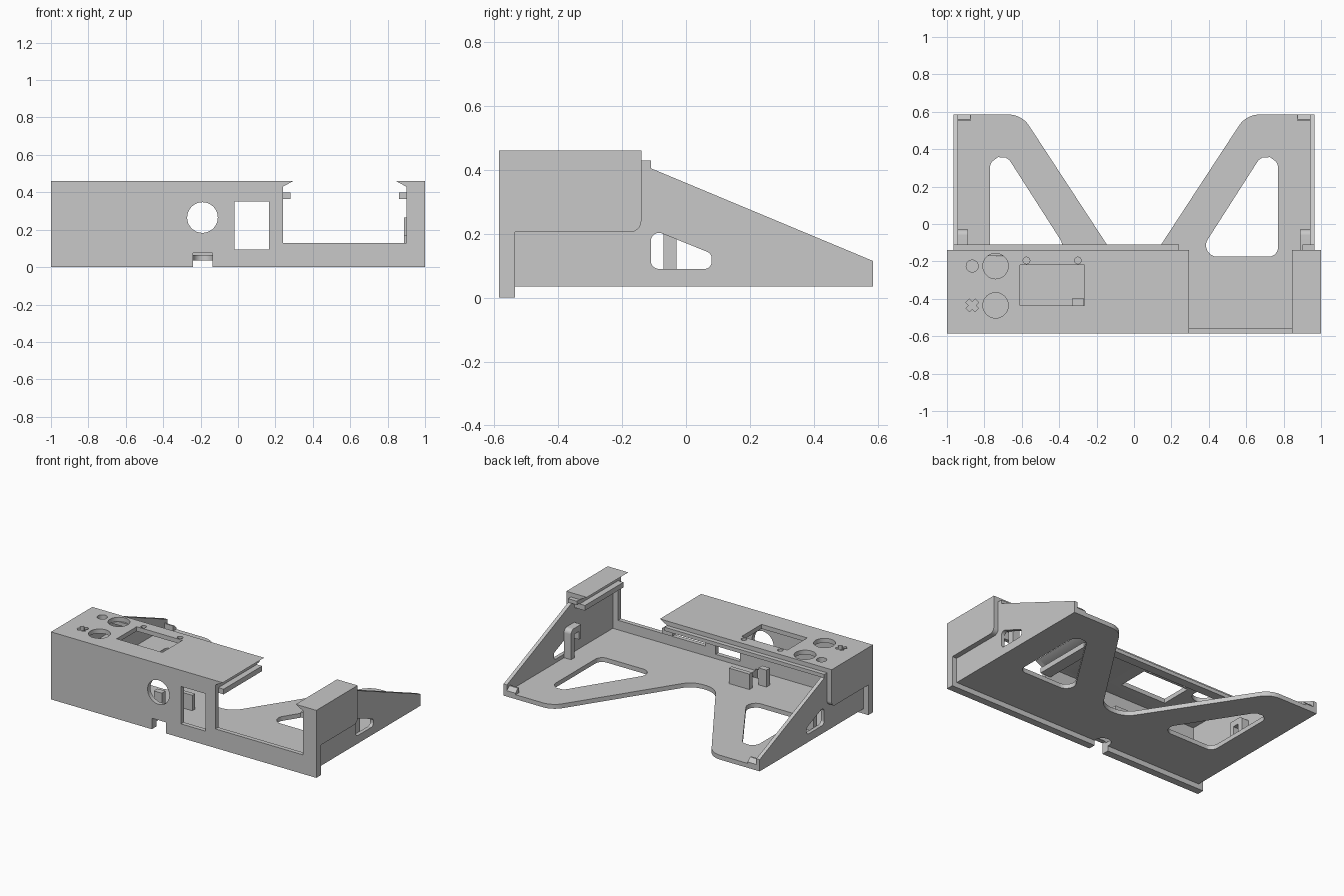
import bpy, bmesh, math
from mathutils import Vector

cube = bpy.data.objects.get("Cube")
if cube:
    bpy.data.objects.remove(cube)

grey = bpy.data.materials.new("plain grey")
grey.use_nodes = True
colour = (0.58, 0.58, 0.58, 1)
grey.diffuse_color = colour
grey.node_tree.nodes["Principled BSDF"].inputs["Base Color"].default_value = colour


def rounded(points, steps=8):
    """Outline from (u, v) or (u, v, radius) corners."""
    out = []
    for i, c in enumerate(points):
        p = Vector(c[:2])
        if len(c) < 3:
            out.append(p)
            continue
        a = (Vector(points[i - 1][:2]) - p).normalized()
        b = (Vector(points[(i + 1) % len(points)][:2]) - p).normalized()
        half = math.acos(a.dot(b)) / 2
        t = c[2] / math.tan(half)
        centre = p + (a + b).normalized() * c[2] / math.sin(half)
        start, end = p + a * t - centre, p + b * t - centre
        out += [centre + start.lerp(end, k / steps).normalized() * c[2]
                for k in range(steps + 1)]
    return out


def circle(u, v, r, n=32):
    return [(u + r * math.cos(math.tau * k / n), v + r * math.sin(math.tau * k / n))
            for k in range(n)]


def rect(u0, u1, v0, v1):
    return [(u0, v0), (u1, v0), (u1, v1), (u0, v1)]


def place(axis, u, v, w):
    return {"x": (w, u, v), "y": (u, w, v), "z": (u, v, w)}[axis]


def plate(name, axis, w0, w1, outline, holes=()):
    """Extrude an outline with holes along an axis from w0 to w1."""
    bm = bmesh.new()
    for loop in [outline, *holes]:
        vs = [bm.verts.new(place(axis, p[0], p[1], w0)) for p in rounded(loop)]
        for i, v in enumerate(vs):
            bm.edges.new((vs[i - 1], v))
    bmesh.ops.triangle_fill(bm, use_beauty=True, edges=bm.edges[:])
    grown = bmesh.ops.extrude_face_region(bm, geom=bm.faces[:], use_keep_orig=True)
    moved = [g for g in grown["geom"] if isinstance(g, bmesh.types.BMVert)]
    bmesh.ops.translate(bm, verts=moved, vec=place(axis, 0, 0, w1 - w0))
    bmesh.ops.recalc_face_normals(bm, faces=bm.faces[:])
    mesh = bpy.data.meshes.new(name)
    bm.to_mesh(mesh)
    bm.free()
    mesh.materials.append(grey)
    ob = bpy.data.objects.new(name, mesh)
    bpy.context.collection.objects.link(ob)
    return ob


def box(name, x0, x1, y0, y1, z0, z1):
    return plate(name, "z", z0, z1, rect(x0, x1, y0, y1))


FRONT, INNER, REAR, TOP, UNDER = -0.585, -0.555, -0.14, 0.46, 0.43

# Front panel with round, square and open display windows and a cable notch
plate("front_panel", "y", FRONT, INNER,
      [(-1, 0), (-0.24, 0), (-0.24, 0.075), (-0.135, 0.075), (-0.135, 0), (1, 0),
       (1, TOP), (0.845, TOP), (0.9, UNDER), (0.9, 0.13), (0.24, 0.13),
       (0.24, UNDER), (0.295, TOP), (-1, TOP)],
      [circle(-0.19, 0.265, 0.082), rect(-0.02, 0.165, 0.095, 0.35)])
box("front_foot_right", -0.965, -0.24, INNER, -0.535, 0, 0.035)
box("front_foot_left", -0.135, 0.965, INNER, -0.535, 0, 0.035)

# Main top panel: button holes, screw holes, screen opening and a cross
a, b = 0.035, 0.013
cross = [(a, b), (b, b), (b, a), (-b, a), (-b, b), (-a, b),
         (-a, -b), (-b, -b), (-b, -a), (b, -a), (b, -b), (a, -b)]
s = math.sqrt(0.5)
cross = [(-0.865 + s * (u - v), -0.435 + s * (u + v)) for u, v in cross]
top = plate("top_panel", "z", UNDER, TOP, rect(-0.965, 0.295, INNER, REAR),
            [circle(-0.74, -0.225, 0.068), circle(-0.74, -0.435, 0.068),
             circle(-0.865, -0.225, 0.032), circle(-0.575, -0.195, 0.018, 16),
             circle(-0.3, -0.195, 0.018, 16), rect(-0.61, -0.265, -0.435, -0.22), cross])
# Slanted edge beside the display opening
for v in top.data.vertices:
    if v.co.x > 0.29 and v.co.z < 0.445:
        v.co.x = 0.24
plate("top_corner", "y", INNER, REAR,
      [(0.9, UNDER), (0.965, UNDER), (0.965, TOP), (0.845, TOP)])

# Rear lips below the top, and slide rails beside the display opening
box("rear_lip_main", -0.94, 0.24, -0.17, -0.11, 0.405, UNDER)
box("rear_lip_corner", 0.9, 0.94, -0.17, -0.11, 0.405, UNDER)
plate("rail_inner", "y", INNER, REAR,
      [(0.2, 0.365), (0.28, 0.365), (0.28, 0.4), (0.24, 0.4), (0.24, UNDER), (0.2, UNDER)])
plate("rail_outer", "y", INNER, REAR,
      [(0.94, 0.365), (0.86, 0.365), (0.86, 0.4), (0.9, 0.4), (0.9, UNDER), (0.94, UNDER)])

# Floor with two legs, triangular openings and a rounded cable notch
leg_hole = [(0.77, 0.505, 0.06), (0.335, -0.175, 0.06), (0.77, -0.175, 0.05)]
plate("floor", "z", 0.035, 0.065,
      [(0.94, INNER), (0.94, 0.585), (0.6, 0.585, 0.13), (0.086, -0.2, 0.14),
       (-0.086, -0.2, 0.14), (-0.6, 0.585, 0.13), (-0.94, 0.585), (-0.94, INNER),
       (-0.24, INNER), (-0.24, -0.47, 0.052), (-0.135, -0.47, 0.052), (-0.135, INNER)],
      [leg_hole, [(-x, y, r) for x, y, r in leg_hole]])

# Parts repeated on both sides
for side, m in (("left", 1), ("right", -1)):
    plate(side + "_cover_side", "x", 0.965 * m, m,
          [(INNER, 0), (-0.535, 0), (-0.535, 0.205), (REAR, 0.205, 0.035),
           (REAR, TOP), (INNER, TOP)])
    plate(side + "_sloped_wall", "x", 0.94 * m, 0.965 * m,
          [(INNER, 0.035), (0.585, 0.035), (0.585, 0.115), (-0.11, 0.405),
           (-0.11, UNDER), (INNER, UNDER)],
          [[(-0.11, 0.09, 0.025), (0.08, 0.09, 0.022), (0.08, 0.138, 0.02),
            (-0.11, 0.215, 0.025)]])
    plate(side + "_hook", "x", 0.888 * m, 0.94 * m,
          [(-0.07, 0.065), (-0.03, 0.065), (-0.03, 0.265, 0.03), (-0.14, 0.265),
           (-0.14, 0.17), (-0.115, 0.17), (-0.115, 0.225), (-0.07, 0.225)])
    plate(side + "_end_tab", "x", 0.875 * m, 0.94 * m,
          [(0.55, 0.065), (0.585, 0.065), (0.585, 0.075), (0.56, 0.1), (0.55, 0.1)])

# Cable clamp standing on the floor
box("clamp_post", -0.33, -0.27, -0.435, -0.395, 0.065, 0.18)
box("clamp_wall", -0.265, -0.11, -0.335, -0.305, 0.065, 0.17)

# Crisp edges with smooth rounded corners
bpy.ops.object.select_all(action="DESELECT")
for ob in bpy.context.collection.objects:
    if ob.type == "MESH" and grey.name in ob.data.materials:
        ob.select_set(True)
        bpy.context.view_layer.objects.active = ob
bpy.ops.object.shade_smooth_by_angle(angle=math.radians(30))
